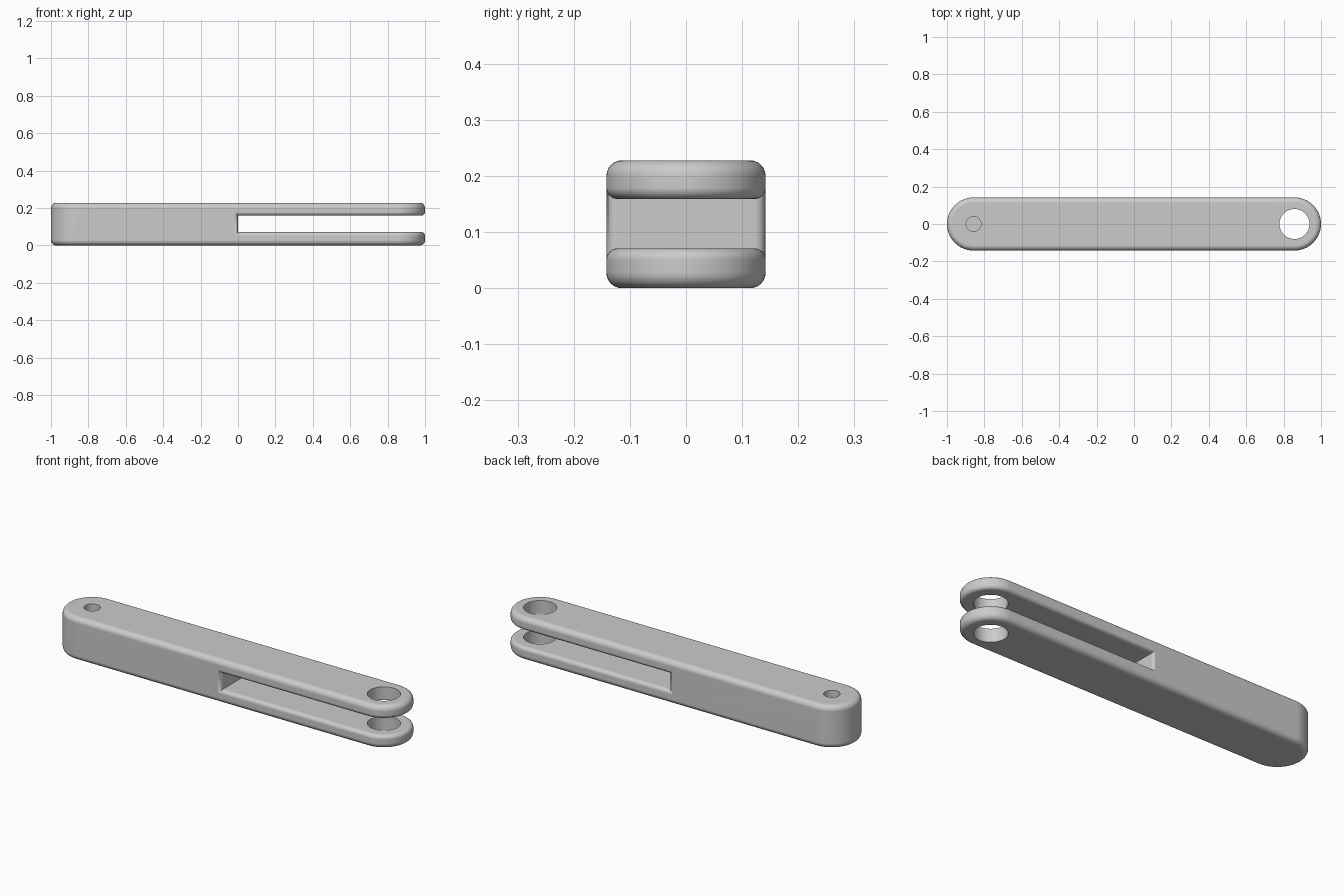
import bpy, bmesh, math

HALF_W, HEIGHT = 0.142, 0.228
END_X = 1 - HALF_W          # centre of each round end
SLOT_LOW, SLOT_HIGH = 0.071, 0.159

if "Cube" in bpy.data.objects:
    bpy.data.objects.remove(bpy.data.objects["Cube"], do_unlink=True)

grey = bpy.data.materials.new("plain_grey")
grey.use_nodes = True
colour = (0.6, 0.6, 0.6, 1)
grey.diffuse_color = colour
grey.node_tree.nodes["Principled BSDF"].inputs["Base Color"].default_value = colour


def prism(name, outline, low, high):
    """Closed solid from an anticlockwise outline in plan."""
    bm = bmesh.new()
    base = bm.faces.new([bm.verts.new((x, y, low)) for x, y in outline])
    top = bmesh.ops.extrude_face_region(bm, geom=[base])["geom"]
    bmesh.ops.translate(bm, vec=(0, 0, high - low),
                        verts=[v for v in top if isinstance(v, bmesh.types.BMVert)])
    bmesh.ops.recalc_face_normals(bm, faces=bm.faces)
    mesh = bpy.data.meshes.new(name)
    bm.to_mesh(mesh)
    bm.free()
    obj = bpy.data.objects.new(name, mesh)
    bpy.context.collection.objects.link(obj)
    return obj


def arc(cx, radius, start, sweep, steps):
    return [(cx + radius * math.cos(start + sweep * i / steps),
             radius * math.sin(start + sweep * i / steps)) for i in range(steps + 1)]


def cut(target, cutter):
    """Subtract the cutter, then remove it."""
    cutter.hide_render = True
    mod = target.modifiers.new("cut", 'BOOLEAN')
    mod.operation, mod.solver, mod.object = 'DIFFERENCE', 'EXACT', cutter
    bpy.context.view_layer.objects.active = target
    bpy.ops.object.modifier_apply(modifier=mod.name)
    bpy.data.objects.remove(cutter, do_unlink=True)


def round_edges(obj, radius, rule):
    """Round the sharp convex edges whose middle height passes the rule."""
    bm = bmesh.new()
    bm.from_mesh(obj.data)
    edges = [e for e in bm.edges if e.is_manifold and e.calc_face_angle_signed() > 1
             and rule((e.verts[0].co.z + e.verts[1].co.z) / 2)]
    bmesh.ops.bevel(bm, geom=edges, offset=radius, segments=6, profile=0.5,
                    affect='EDGES', clamp_overlap=False)
    bm.to_mesh(obj.data)
    bm.free()


# Round-ended bar with a fork slot in its left half
half = math.pi / 2
bar = prism("forked_link", arc(END_X, HALF_W, -half, math.pi, 32)
            + arc(-END_X, HALF_W, half, math.pi, 32), 0, HEIGHT)
bar.data.materials.append(grey)
cut(bar, prism("slot", [(0, -0.3), (1.2, -0.3), (1.2, 0.3), (0, 0.3)], SLOT_LOW, SLOT_HIGH))

# Outer rims, then the mouth of the slot
round_edges(bar, 0.028, lambda z: z < 0.01 or z > HEIGHT - 0.01)
round_edges(bar, 0.02, lambda z: SLOT_LOW - 0.01 < z < SLOT_HIGH + 0.01)

# Pin hole through both fork arms, and a blind hole at the solid end
cut(bar, prism("pin_hole", arc(END_X, 0.08, 0, math.tau, 48)[:-1], -0.1, 0.4))
cut(bar, prism("blind_hole", arc(-END_X, 0.04, 0, math.tau, 32)[:-1], 0.128, 0.4))

# Smooth rounds, crisp hole edges
bpy.ops.object.select_all(action='DESELECT')
bar.select_set(True)
bpy.context.view_layer.objects.active = bar
bpy.ops.object.shade_smooth_by_angle(angle=math.radians(35))
normals = bar.modifiers.new("flat_face_normals", 'WEIGHTED_NORMAL')
normals.keep_sharp = True
